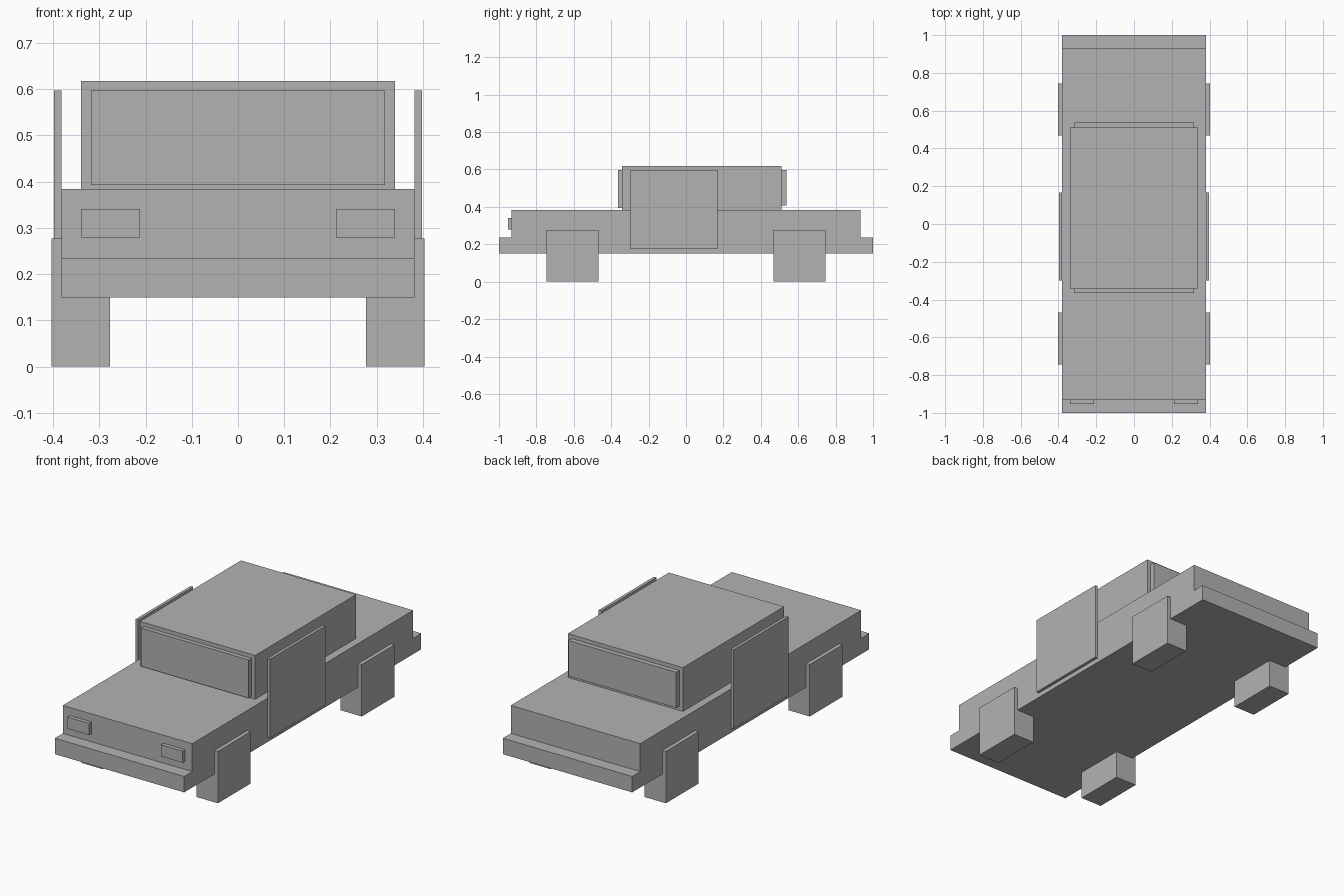
import bpy
import bmesh

if "Cube" in bpy.data.objects:
    bpy.data.objects.remove(bpy.data.objects["Cube"])

grey = bpy.data.materials.new("plain grey")
grey.diffuse_color = (0.45, 0.45, 0.45, 1)
grey.use_nodes = True
grey.node_tree.nodes["Principled BSDF"].inputs["Base Color"].default_value = grey.diffuse_color


def finish(name, bm):
    bmesh.ops.recalc_face_normals(bm, faces=bm.faces)
    mesh = bpy.data.meshes.new(name)
    bm.to_mesh(mesh)
    bm.free()
    mesh.materials.append(grey)
    bpy.context.collection.objects.link(bpy.data.objects.new(name, mesh))


def box(name, x0, x1, y0, y1, z0, z1):
    bm = bmesh.new()
    bmesh.ops.create_cube(bm, size=1)
    for v in bm.verts:
        v.co = (x1 if v.co.x > 0 else x0,
                y1 if v.co.y > 0 else y0,
                z1 if v.co.z > 0 else z0)
    finish(name, bm)


def mirrored_box(name, x0, x1, *yz):
    box("right_" + name, x0, x1, *yz)
    box("left_" + name, -x1, -x0, *yz)


# Body with stepped bumpers: side profile extruded across the width
profile = [(-1, 0.15), (1, 0.15), (1, 0.235), (0.932, 0.235),
           (0.932, 0.384), (-0.932, 0.384), (-0.932, 0.235), (-1, 0.235)]
bm = bmesh.new()
side = bm.faces.new([bm.verts.new((-0.382, y, z)) for y, z in profile])
extruded = bmesh.ops.extrude_face_region(bm, geom=[side], use_keep_orig=True)
for v in extruded["geom"]:
    if isinstance(v, bmesh.types.BMVert):
        v.co.x = 0.382
finish("body", bm)

# Cabin with raised windscreen and rear window
box("cabin", -0.34, 0.34, -0.341, 0.511, 0.384, 0.618)
box("windscreen", -0.318, 0.318, -0.364, -0.341, 0.393, 0.597)
box("rear_window", -0.318, 0.318, 0.511, 0.537, 0.407, 0.597)

# Door slabs standing clear of the cabin
mirrored_box("door", 0.382, 0.398, -0.298, 0.168, 0.175, 0.597)

# Block wheels
mirrored_box("front_wheel", 0.277, 0.403, -0.745, -0.468, 0, 0.277)
mirrored_box("rear_wheel", 0.277, 0.403, 0.468, 0.745, 0, 0.277)

# Headlights
mirrored_box("headlight", 0.212, 0.34, -0.953, -0.932, 0.279, 0.341)
